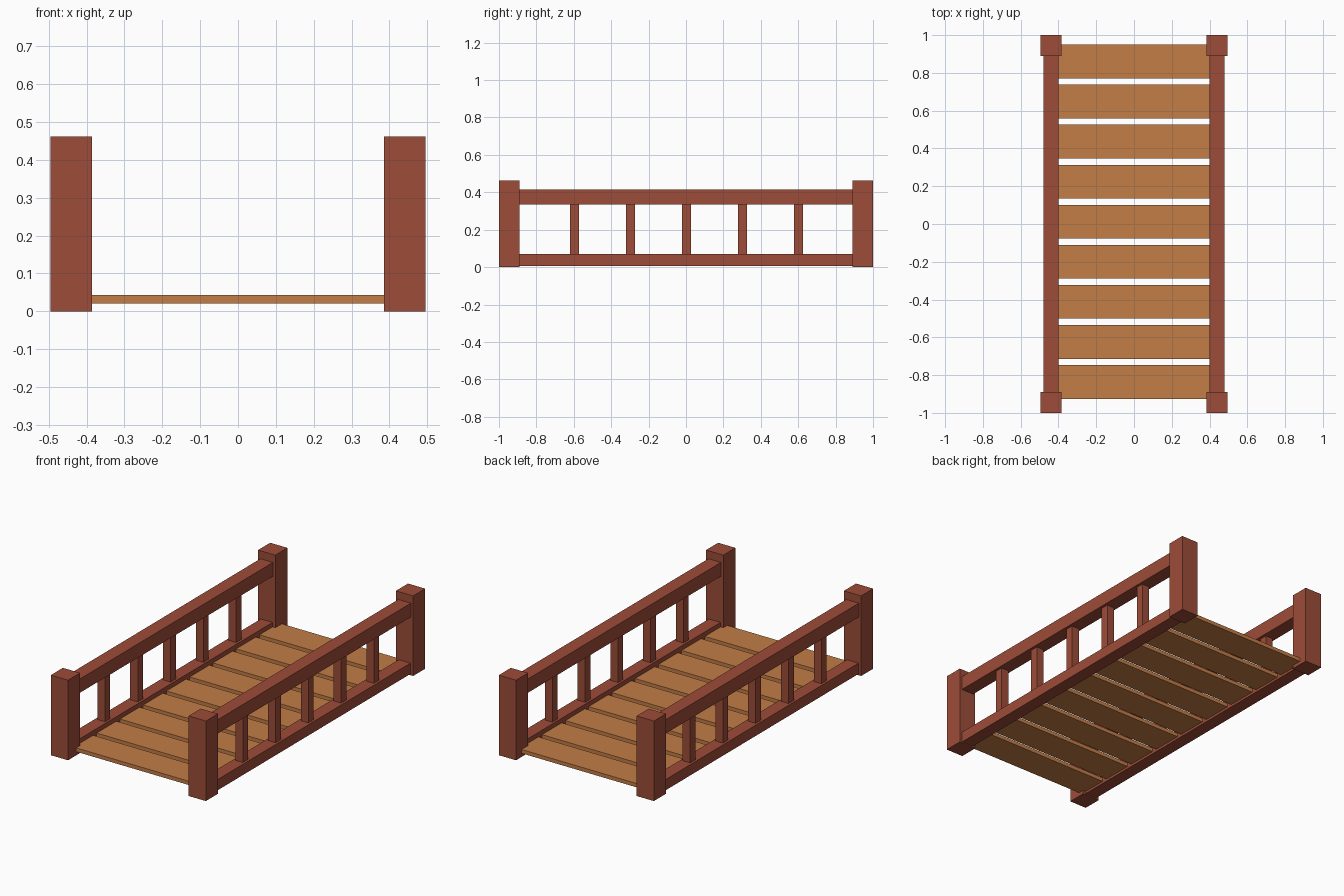
import bpy

if "Cube" in bpy.data.objects:
    bpy.data.objects.remove(bpy.data.objects["Cube"])


def material(name, rgb):
    m = bpy.data.materials.new(name)
    m.diffuse_color = (*rgb, 1.0)
    m.use_nodes = True
    m.node_tree.nodes["Principled BSDF"].inputs["Base Color"].default_value = m.diffuse_color
    return m


RED_WOOD = material("red_brown_wood", (0.335, 0.072, 0.040))
PLANK_WOOD = material("light_plank_wood", (0.54, 0.205, 0.061))


def box(name, x, y, z, mat):
    """Axis-aligned box from (min, max) ranges."""
    bpy.ops.mesh.primitive_cube_add(size=1)
    ob = bpy.context.object
    ob.name = name
    for v in ob.data.vertices:
        v.co = [r[0] if c < 0 else r[1] for c, r in zip(v.co, (x, y, z))]
    ob.data.materials.append(mat)
    return ob


def span(centre, width):
    return (centre - width / 2, centre + width / 2)


# Both railings
for side, s in (("left", -1), ("right", 1)):
    x = s * 0.44
    # Corner posts
    for end, e in (("front", -1), ("back", 1)):
        box(f"{end}_{side}_post", span(x, 0.11), span(e * 0.945, 0.11), (0, 0.462), RED_WOOD)
    # Handrail and bottom rail
    box(f"{side}_handrail", span(x, 0.08), (-0.92, 0.92), (0.336, 0.416), RED_WOOD)
    box(f"{side}_bottom_rail", span(x, 0.075), (-0.92, 0.92), (0.007, 0.069), RED_WOOD)
    # Balusters
    for i in range(5):
        box(f"{side}_baluster_{i + 1}", span(x, 0.048),
            span(0.003 + (i - 2) * 0.299, 0.048), (0.06, 0.345), RED_WOOD)

# Deck planks
for i in range(9):
    box(f"deck_plank_{i + 1}", (-0.41, 0.41), span(0.012 + (i - 4) * 0.212, 0.179),
        (0.021, 0.043), PLANK_WOOD)
